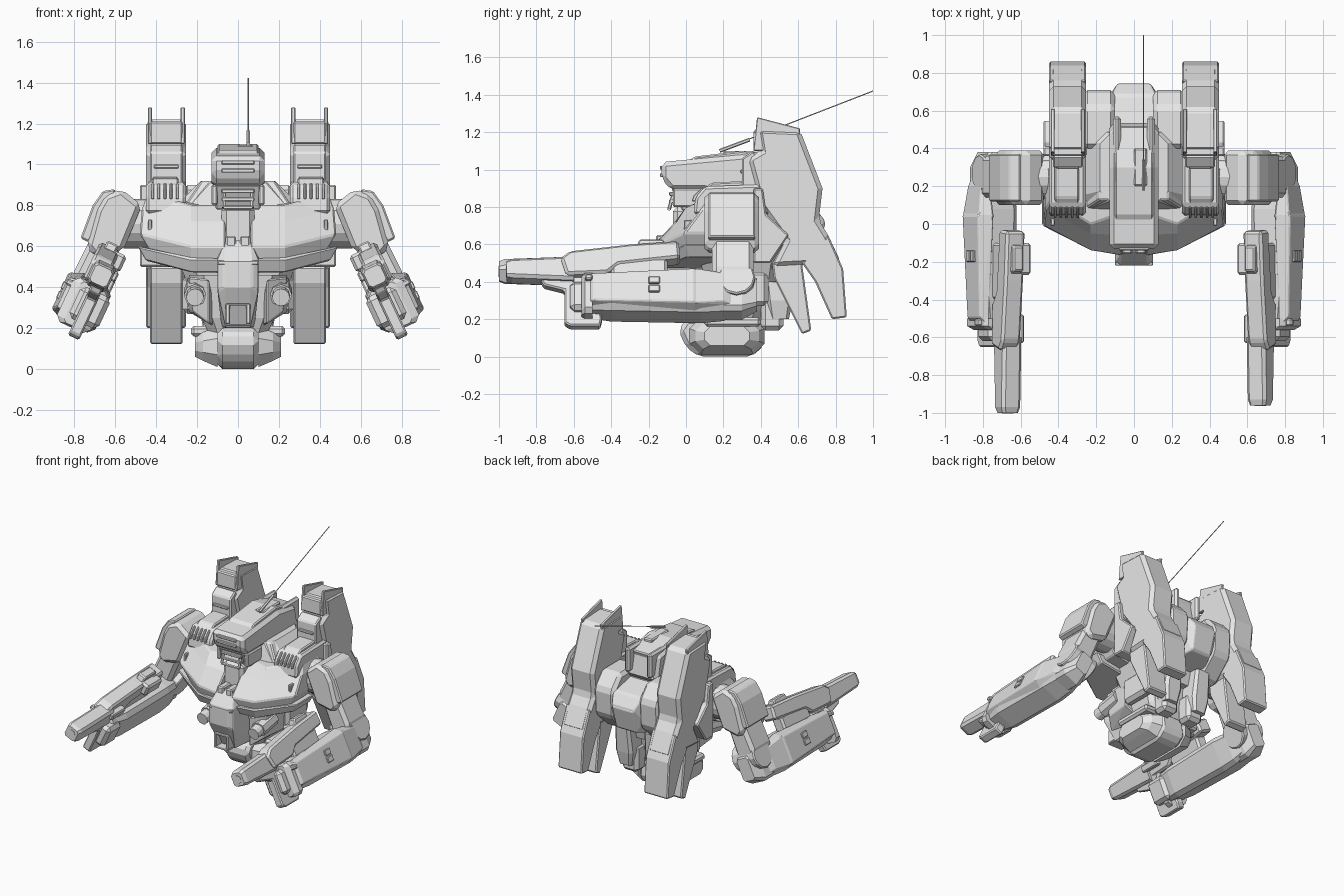
import bpy, bmesh, math
from mathutils import Matrix, Vector

default_cube = bpy.data.objects.get("Cube")
if default_cube:
    bpy.data.objects.remove(default_cube)

grey = bpy.data.materials.new("plain_grey")
grey.use_nodes = True
colour = (.8, .8, .8, 1)
grey.diffuse_color = colour
grey.node_tree.nodes["Principled BSDF"].inputs["Base Color"].default_value = colour

# Chamfer widths, and the local frame of the rolled forearm and weapon
FINE, MEDIUM, SOFT, WIDE = .004, .008, .014, .024
ARM = Matrix.Translation((.755, 0, .33)) @ Matrix.Rotation(math.radians(-25), 4, 'Y')
ORDER = {'x': lambda p, u, v: (p, u, v), 'y': lambda p, u, v: (u, p, v), 'z': lambda p, u, v: (u, v, p)}


def finish(name, mesh, bevel=MEDIUM, mirror=True, frame=None):
    """Turn a bmesh into an object with chamfered edges and optional mirror."""
    if frame:
        mesh.transform(frame)
    bmesh.ops.recalc_face_normals(mesh, faces=mesh.faces)
    data = bpy.data.meshes.new(name)
    mesh.to_mesh(data)
    mesh.free()
    data.materials.append(grey)
    part = bpy.data.objects.new(name, data)
    bpy.context.collection.objects.link(part)
    if bevel:
        chamfer = part.modifiers.new("chamfer", 'BEVEL')
        chamfer.width, chamfer.segments, chamfer.limit_method = bevel, 1, 'ANGLE'
    if mirror:
        part.modifiers.new("mirror", 'MIRROR')


def rings(name, loops, **options):
    """Bridge equal-length loops of points and cap both ends."""
    mesh = bmesh.new()
    rows = [[mesh.verts.new(point) for point in loop] for loop in loops]
    for low, high in zip(rows, rows[1:]):
        for i in range(len(low)):
            mesh.faces.new((low[i - 1], low[i], high[i], high[i - 1]))
    mesh.faces.new(rows[0])
    mesh.faces.new(rows[-1])
    finish(name, mesh, **options)


def prism(name, axis, span, profile, **options):
    """Extrude a flat profile along an axis over a span."""
    rings(name, [[ORDER[axis](p, u, v) for u, v in profile] for p in span], **options)


def box(name, xs, ys, zs, **options):
    (front, back), (low, high) = ys, zs
    prism(name, 'x', xs, [(front, low), (back, low), (back, high), (front, high)], **options)


def centred(half):
    return (-half, half)


def loft(name, axis, middle, stations, cut=.3, bevel=None, **options):
    """Loft chamfered rectangles given as (position, half width, half height)."""
    loops = []
    for p, wide, high in stations:
        c = cut * min(wide, high)
        half = [(wide, high - c), (wide - c, high), (c - wide, high), (-wide, high - c)]
        corners = half + [(-u, -v) for u, v in half]
        loops.append([ORDER[axis](p, middle[0] + u, middle[1] + v) for u, v in corners])
    rings(name, loops, bevel=bevel, **options)


def hull(name, points, twin=None, panel=1, **options):
    """Convex armour block, optionally symmetric along the twin axis.
    Faces larger than the panel area get a raised plate."""
    mesh = bmesh.new()
    for point in points:
        mesh.verts.new(point)
        if twin:
            other = Vector(point)
            other["xyz".index(twin)] *= -1
            mesh.verts.new(other)
    bmesh.ops.convex_hull(mesh, input=mesh.verts)
    bmesh.ops.dissolve_limit(mesh, angle_limit=.1, verts=mesh.verts, edges=mesh.edges)
    bmesh.ops.recalc_face_normals(mesh, faces=mesh.faces)
    large = [face for face in mesh.faces if face.calc_area() > panel]
    bmesh.ops.inset_individual(mesh, faces=large, thickness=.01, depth=.006)
    finish(name, mesh, **options)


def rod(name, start, end, radius, sides=12, bevel=None, **options):
    start, end = Vector(start), Vector(end)
    along = end - start
    mesh = bmesh.new()
    bmesh.ops.create_cone(mesh, cap_ends=True, segments=sides, radius1=radius, radius2=radius, depth=along.length)
    turn = along.to_track_quat('Z', 'Y').to_matrix().to_4x4()
    mesh.transform(Matrix.Translation((start + end) / 2) @ turn)
    finish(name, mesh, bevel=bevel, **options)


# Torso core, waist and pelvis
loft("torso_core", 'z', (0, .3), [(.4, .24, .2), (.6, .32, .24), (.8, .3, .22), (.92, .18, .18)], mirror=False)
loft("waist", 'z', (0, .22), [(.15, .13, .16), (.25, .18, .2), (.46, .24, .24)], mirror=False)
prism("pelvis", 'x', centred(.1), [(0, .05), (.07, 0), (.35, 0), (.42, .06), (.4, .2), (0, .2), (-.04, .14)], bevel=WIDE, mirror=False)
loft("hip_joint", 'x', (.22, .11), [(.1, .2, .1), (.17, .17, .07), (.21, .12, .05)], cut=.6)
box("hip_collar", (.1, .23), (.1, .4), (.16, .21), bevel=SOFT)
hull("waist_plate", [(.14, -.08, .44), (.24, 0, .45), (.25, .2, .45), (.24, .2, .28), (.22, 0, .28), (.14, -.07, .22), (.1, .2, .2)])
box("rear_skirt", (.04, .17), (.4, .52), (.14, .34), bevel=WIDE)
box("hip_vent", (.19, .27), (.2, .44), (.27, .46), bevel=WIDE)
loft("rear_thruster", 'z', (.12, .5), [(.2, .05, .05), (.3, .07, .07), (.5, .06, .09)])


# Chest halves: each level is (front at centre, front at corner, outer reach, height)
def chest_half(name, levels, back, **options):
    loops = []
    for nose, corner, reach, z in levels:
        loops.append([(.06, nose, z), (.23, corner, z), (reach, corner + .13, z + .06), (reach, back, z + .06), (.06, back, z)])
    rings(name, loops, **options)


chest_half("chest_armour", [(-.12, -.12, .42, .5), (-.17, -.14, .48, .6), (-.06, -.05, .47, .72), (.06, 0, .44, .8)], .3)
chest_half("chest_lower_rim", [(-.12, -.12, .45, .47), (-.17, -.14, .49, .54)], .2)
box("chest_slot", (.42, .44), (-.01, .05), (.65, .73), bevel=FINE)
hull("centre_nose", [(.06, -.12, .2), (.1, -.2, .38), (.07, -.22, .4), (.07, -.22, .53), (.1, -.2, .53), (.06, -.14, .63), (.08, .1, .2), (.1, .1, .6)], twin='x', mirror=False)
box("nose_brow", centred(.1), (-.22, -.1), (.51, .53), bevel=FINE, mirror=False)
box("nose_frame_side", (.04, .06), (-.2, -.1), (.22, .32), bevel=FINE)
for z in (.21, .31):
    box("nose_frame_bar", centred(.06), (-.2, -.1), (z, z + .01), bevel=FINE, mirror=False)
box("nose_stud", (.01, .06), (-.16, 0), (.58, .65))
box("throat", centred(.08), (-.07, .1), (.6, .8), bevel=WIDE, mirror=False)
hull("collar", [(.26, .08, .8), (.18, .13, .92), (.27, .45, .8), (.18, .42, .92)], twin='x', mirror=False)
rod("belly_nozzle", (.21, .1, .39), (.21, -.12, .35), .043)
rod("belly_nozzle_collar", (.21, .1, .39), (.21, -.06, .36), .055, sides=8)

# Head
prism("head_shell", 'x', centred(.13), [(-.13, .95), (-.13, 1.04), (.3, 1.08), (.5, 1.05), (.54, .86), (.3, .82), (.1, .89), (-.08, .89)], bevel=WIDE, mirror=False)
prism("jaw", 'x', centred(.11), [(-.08, .9), (-.02, .78), (.1, .78), (.1, .9)], mirror=False)
for front, heights in ((-.14, (.96, 1)), (-.09, (.82, .86))):
    for z in heights:
        box("face_bar", centred(.08), (front, 0), (z, z + .02), bevel=FINE, mirror=False)
box("cheek", (.1, .13), (-.07, .1), (.8, .9))
rod("chin_hook", (.07, -.07, .86), (.07, -.09, .79), .01, sides=6)
rod("chin_guard", (-.07, -.09, .79), (.07, -.09, .79), .01, sides=6, mirror=False)
prism("head_ridge", 'x', centred(.1), [(0, 1.04), (.05, 1.07), (.3, 1.1), (.52, 1.05), (.5, 1)], mirror=False)
box("head_tail_rail", (.07, .11), (.36, .57), (.9, 1.08), bevel=SOFT)
box("sensor_base", (0, .07), (.2, .4), (1, 1.1), mirror=False)
rod("antenna_foot", (.05, .18, 1.1), (.05, .34, 1.16), .01, sides=6, mirror=False)
rod("antenna", (.05, .2, 1.11), (.05, 1, 1.42), .003, sides=6, mirror=False)

# Backpack
hull("backpack_hatch", [(.09, .74, .72), (.12, .68, .8), (.13, .68, .64), (.08, .7, .55), (.15, .5, .84), (.16, .5, .5)], twin='x', panel=.015, mirror=False)
prism("backpack_wing", 'x', (.1, .27), [(.4, .9), (.62, .9), (.71, .8), (.7, .6), (.55, .46), (.4, .46)], bevel=WIDE)

# Tall rear boosters, each with two lower fins and a side mount
BAY = (.255, .45)
prism("booster", 'x', BAY, [(.38, 1.22), (.61, 1.21), (.73, .9), (.71, .73), (.76, .65), (.83, .5), (.46, .48),
                            (.53, .62), (.4, .8), (.33, 1.06), (.4, 1.1)], bevel=WIDE)
prism("booster_rear_fin", 'x', BAY, [(.62, .5), (.76, .65), (.84, .47), (.86, .21), (.78, .2), (.69, .4)])
prism("booster_front_fin", 'x', (.27, .43), [(.46, .5), (.62, .5), (.67, .14), (.62, .12), (.47, .42)])
prism("booster_mount", 'x', (.25, .48), [(.36, .9), (.41, .9), (.43, .76), (.55, .65), (.45, .5), (.36, .5)])
for x in (.26, .42):
    prism("booster_top_lip", 'x', (x, x + .02), [(.36, 1.1), (.38, 1.28), (.61, 1.22), (.6, 1.1)], bevel=FINE)
box("booster_top_front", (.27, .43), (.36, .5), (1.1, 1.21))
prism("booster_intake", 'x', (.27, .43), [(.3, .9), (.3, 1.06), (.36, 1.1), (.5, .9)])
box("intake_brow", (.29, .41), (.29, .4), (.98, 1), bevel=FINE)

# Shoulder-top launcher blocks
prism("launcher_block", 'x', BAY, [(.04, .76), (.05, .85), (.1, .91), (.4, .92), (.45, .76)], bevel=SOFT)
prism("launcher_lid", 'x', (.29, .42), [(.1, .9), (.14, .93), (.34, .94), (.36, .9)])
for i in range(5):
    left = .29 + i * .03
    prism("launcher_tooth", 'x', (left, left + .014), [(.03, .83), (.04, .86), (.09, .91), (.1, .83)], bevel=FINE)

# Shoulders and upper arms
rod("shoulder_joint", (.36, .25, .71), (.56, .25, .71), .12, sides=16)
box("shoulder_link", (.42, .56), (.15, .36), (.64, .8), bevel=WIDE)
prism("shoulder_pad", 'y', (.1, .39), [(.47, .8), (.57, .88), (.65, .85), (.69, .78), (.74, .6), (.7, .55), (.56, .58)], bevel=WIDE)
prism("shoulder_plate", 'y', (.12, .37), [(.6, .88), (.66, .87), (.71, .8), (.77, .64), (.73, .62), (.6, .84)])
prism("upper_arm", 'y', (.14, .36), [(.56, .64), (.72, .64), (.81, .46), (.8, .36), (.68, .36)], bevel=WIDE)
rod("elbow", (-.1, .27, .06), (.1, .27, .06), .1, frame=ARM, bevel=MEDIUM)
loft("elbow_guard", 'y', (0, 0), [(.2, .08, .12), (.3, .08, .12), (.38, .05, .08)], frame=ARM)

# Forearms
loft("forearm", 'y', (-.01, -.01), [(-.5, .08, .1), (-.4, .1, .11), (.08, .1, .12), (.2, .09, .11), (.32, .06, .07)], frame=ARM)
hull("forearm_shield", [(.06, -.54, .09), (.1, -.5, .08), (.12, .05, .1), (.1, .2, .08), (.06, .28, .09), (.05, .05, .13)], twin='z', panel=.03, frame=ARM)
for z in (-.04, .01):
    box("shield_port", (.1, .13), (-.2, -.14), (z, z + .04), bevel=FINE, frame=ARM)
loft("wrist_band", 'y', (0, -.02), [(-.56, .05, .11), (-.54, .09, .12), (-.5, .09, .12)], frame=ARM)
box("hand", (-.12, .04), (-.62, -.46), (-.1, .07), bevel=WIDE, frame=ARM)
box("wrist_nub", (.06, .12), (-.54, -.5), (.04, .07), frame=ARM)

# Rifles carried on the forearms
prism("rifle_receiver", 'x', (-.06, .05), [(-.64, .1), (-.67, .2), (-.62, .24), (-.3, .28), (-.04, .3), (-.03, .2), (-.36, .16), (-.42, .11)], bevel=SOFT, frame=ARM)
prism("rifle_sight", 'x', (-.04, .02), [(-.27, .26), (-.25, .32), (-.12, .32), (-.1, .26)], frame=ARM)
box("rifle_side_pod", (-.1, 0), (-.27, -.1), (.2, .29), bevel=SOFT, frame=ARM)
box("rifle_side_latch", (-.1, 0), (-.63, -.48), (.15, .2), frame=ARM)
prism("rifle_grip", 'x', (-.06, 0), [(-.66, .14), (-.78, .1), (-.76, .06), (-.65, .03), (-.65, -.16), (-.62, -.18), (-.46, -.18), (-.45, -.14), (-.5, .1)], frame=ARM)
box("rifle_mount", (-.05, .04), (-.4, -.1), (.07, .2), bevel=SOFT, frame=ARM)
for side, tip in ((1, -.96), (-1, -1)):
    flip = Matrix.Scale(side, 4, (1, 0, 0)) @ ARM
    loft("rifle_barrel", 'y', (-.025, .15), [(tip, .045, .045), (tip + .03, .055, .055), (-.6, .055, .07)], mirror=False, frame=flip)
    rod("rifle_muzzle", (-.025, -.9, .15), (-.025, tip - .003, .15), .03, mirror=False, frame=flip)
